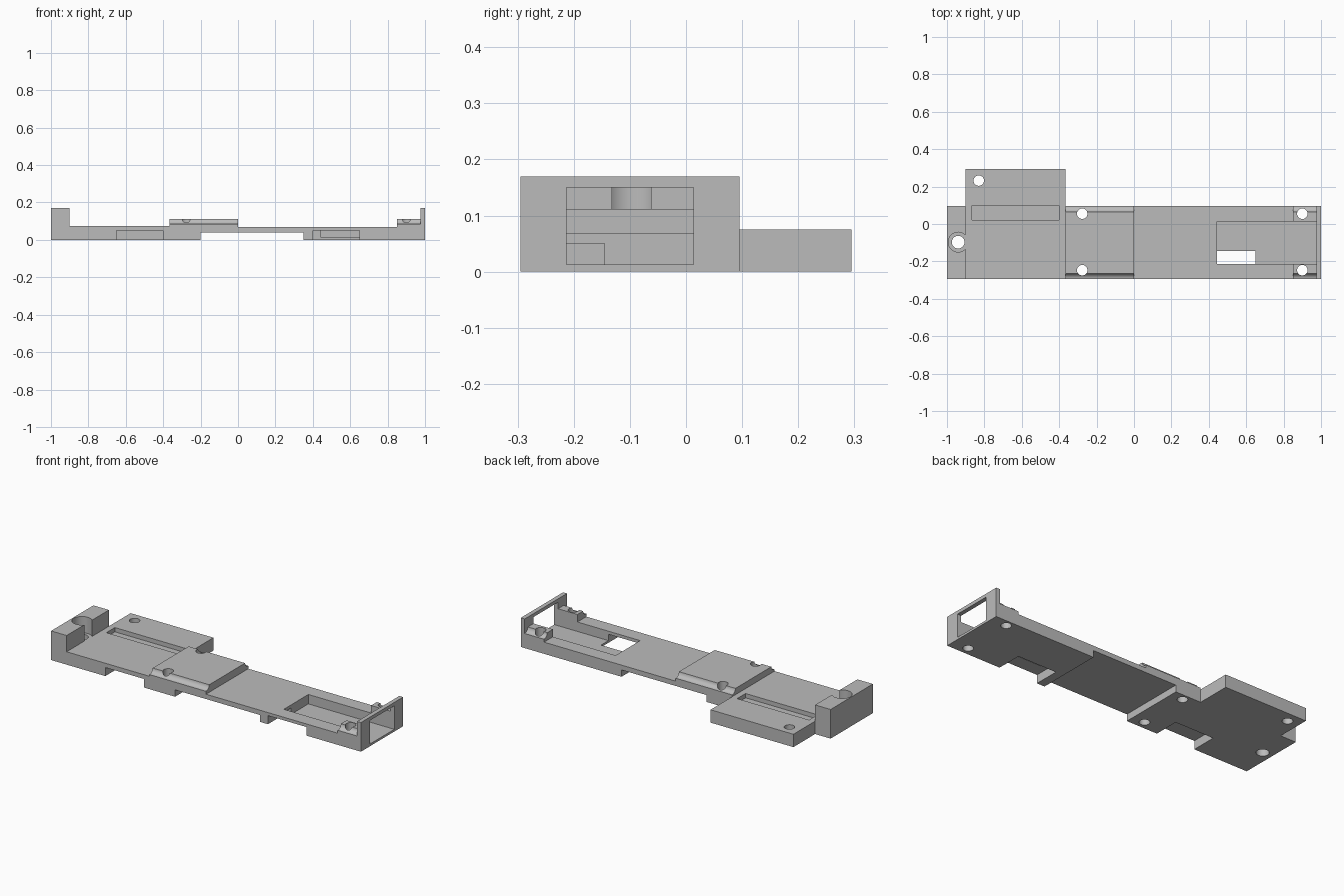
import bpy
import bmesh

cube = bpy.data.objects.get("Cube")
if cube:
    bpy.data.objects.remove(cube, do_unlink=True)

grey = bpy.data.materials.new("plain grey")
grey.use_nodes = True
GREY = (0.5, 0.5, 0.5, 1)
grey.diffuse_color = GREY
grey.node_tree.nodes["Principled BSDF"].inputs["Base Color"].default_value = GREY

FRONT, BACK = -0.295, 0.095
PLATE_L, PLATE_R, PAD = 0.075, 0.068, 0.112


def add_object(name, bm):
    bmesh.ops.recalc_face_normals(bm, faces=bm.faces)
    mesh = bpy.data.meshes.new(name)
    bm.to_mesh(mesh)
    bm.free()
    mesh.materials.append(grey)
    obj = bpy.data.objects.new(name, mesh)
    bpy.context.collection.objects.link(obj)
    return obj


def extrude(name, points, vector):
    bm = bmesh.new()
    face = bm.faces.new([bm.verts.new(p) for p in points])
    result = bmesh.ops.extrude_face_region(bm, geom=[face], use_keep_orig=True)
    verts = [g for g in result["geom"] if isinstance(g, bmesh.types.BMVert)]
    bmesh.ops.translate(bm, verts=verts, vec=vector)
    return add_object(name, bm)


def box(name, x0, x1, y0, y1, z0, z1):
    corners = [(x0, y0, z0), (x1, y0, z0), (x1, y1, z0), (x0, y1, z0)]
    return extrude(name, corners, (0, 0, z1 - z0))


def cylinder(name, radius, center, depth, along_x=False):
    bm = bmesh.new()
    bmesh.ops.create_cone(bm, cap_ends=True, segments=48, radius1=radius,
                          radius2=radius, depth=depth)
    obj = add_object(name, bm)
    obj.location = center
    if along_x:
        obj.rotation_euler.y = 1.5708
    return obj


def combine(target, tool, operation="DIFFERENCE"):
    tool.hide_render = True
    mod = target.modifiers.new(tool.name, "BOOLEAN")
    mod.operation, mod.object, mod.solver = operation, tool, "EXACT"
    bpy.context.view_layer.objects.active = target
    bpy.ops.object.modifier_apply(modifier=mod.name)
    bpy.data.objects.remove(tool, do_unlink=True)


# Long body: side profile with end block, raised pads, end wall and underside recess
profile = [
    (-1, 0), (-0.2, 0), (-0.2, 0.04), (0.35, 0.04), (0.35, 0), (1, 0),
    (1, 0.17), (0.975, 0.17), (0.975, PAD), (0.85, PAD), (0.85, PLATE_R),
    (0, PLATE_R), (0, PAD), (-0.365, PAD), (-0.365, PLATE_L),
    (-0.9, PLATE_L), (-0.9, 0.17), (-1, 0.17),
]
body = extrude("mounting_plate", [(x, FRONT, z) for x, z in profile],
               (0, BACK - FRONT, 0))

# Side wing
combine(body, box("wing", -0.9, -0.365, 0.05, 0.295, 0, PLATE_L), "UNION")

# Concave grooves along both edges of each raised pad
for x0, x1 in ((-0.4, 0.03), (0.83, 0.975)):
    for y in (FRONT, BACK):
        combine(body, cylinder("edge_groove", 0.03, ((x0 + x1) / 2, y, 0.115),
                               x1 - x0, along_x=True))

# Pocket, end window and top slot
combine(body, box("pocket", 0.445, 0.975, -0.213, 0.013, 0.013, 0.15))
combine(body, box("window", 0.95, 1.05, -0.213, 0.013, 0.013, 0.15))
combine(body, box("slot", -0.865, -0.4, 0.022, 0.1, 0.05, 0.12))

# Notches under the front edge
for x0 in (-0.65, 0.4):
    combine(body, box("notch", x0, x0 + 0.25, -0.35, -0.145, -0.05, 0.05))

# Screw holes and the counterbore in the end block
holes = [(x, y, 0.028) for x in (-0.277, 0.9) for y in (-0.247, 0.055)]
holes += [(-0.83, 0.232, 0.028), (-0.94, -0.097, 0.034)]
for x, y, radius in holes:
    combine(body, cylinder("screw_hole", radius, (x, y, 0.1), 0.4))
combine(body, cylinder("counterbore", 0.053, (-0.94, -0.097, PLATE_L + 0.1), 0.2))

# Smooth bores with sharp edges
bpy.ops.object.select_all(action="DESELECT")
body.select_set(True)
bpy.context.view_layer.objects.active = body
bpy.ops.object.shade_smooth_by_angle(angle=0.5)
